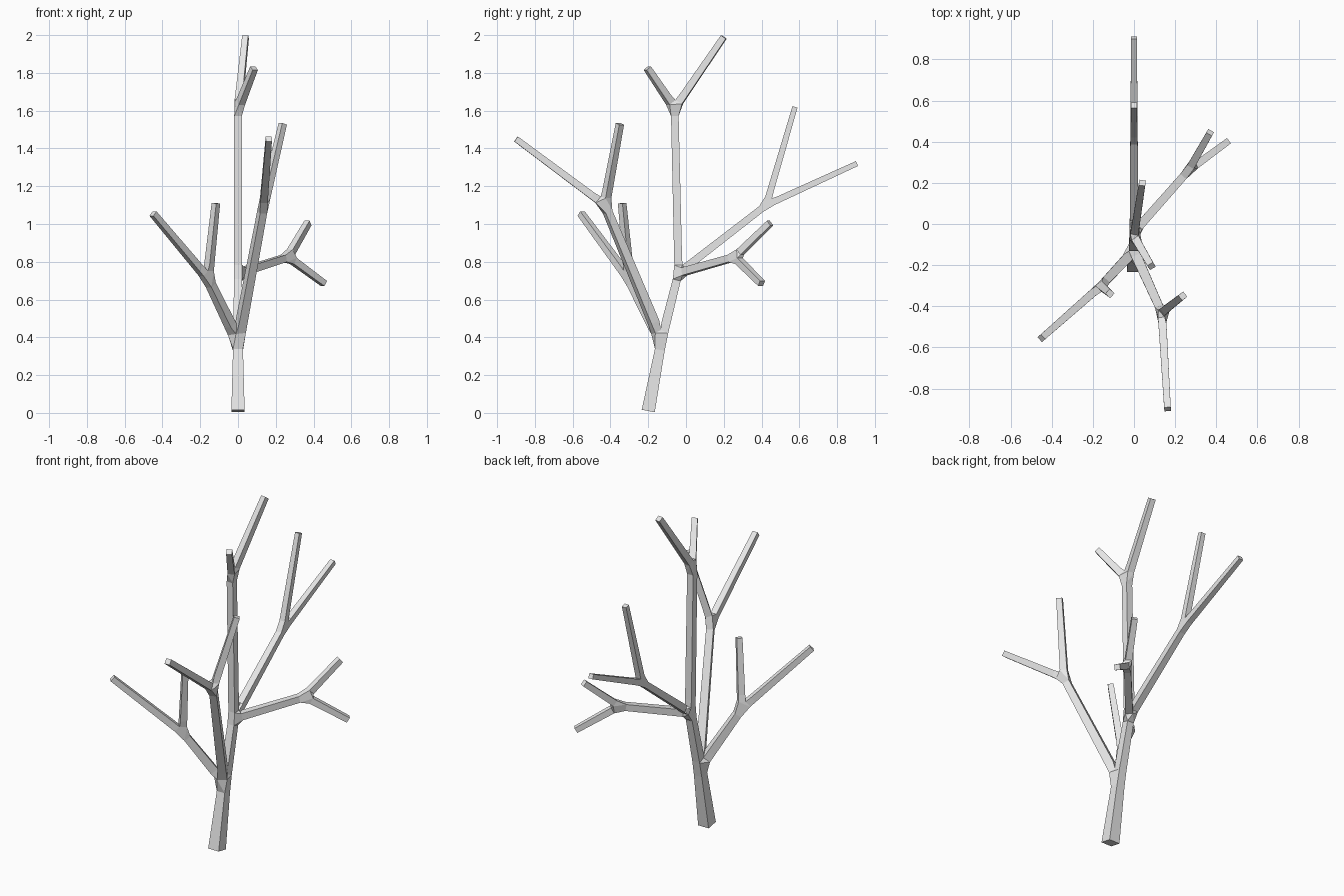
import bpy

if "Cube" in bpy.data.objects:
    bpy.data.objects.remove(bpy.data.objects["Cube"])

# Skeleton joints: name -> (parent, x, y, z, half thickness)
joints = {
    "base":    (None,   0.00, -0.20, 0.01, 0.035),
    "fork":    ("base", 0.00, -0.13, 0.38, 0.025),
    "crown":   ("fork", 0.00, -0.04, 0.74, 0.021),
    "top":     ("crown", 0.00, -0.06, 1.61, 0.020),
    "top_a":   ("top",  0.04, 0.20, 1.99, 0.016),
    "top_b":   ("top",  0.085, -0.205, 1.825, 0.016),
    "front":   ("fork", 0.135, -0.43, 1.10, 0.020),
    "front_a": ("front", 0.163, -0.90, 1.45, 0.016),
    "front_b": ("front", 0.237, -0.35, 1.53, 0.016),
    "left":    ("fork", -0.16, -0.30, 0.71, 0.020),
    "left_a":  ("left", -0.45, -0.555, 1.055, 0.016),
    "left_b":  ("left", -0.117, -0.338, 1.11, 0.016),
    "right":   ("crown", 0.265, 0.26, 0.825, 0.019),
    "right_a": ("right", 0.37, 0.445, 1.005, 0.016),
    "right_b": ("right", 0.455, 0.40, 0.685, 0.016),
    "back":    ("crown", 0.00, 0.425, 1.10, 0.018),
    "back_a":  ("back", 0.00, 0.577, 1.62, 0.014),
    "back_b":  ("back", 0.00, 0.905, 1.32, 0.014),
}
names = list(joints)
verts = [joints[n][1:4] for n in names]
edges = [(names.index(joints[n][0]), i) for i, n in enumerate(names) if joints[n][0]]

# Bare tree: square limbs skinned over the skeleton
mesh = bpy.data.meshes.new("bare_tree")
mesh.from_pydata(verts, edges, [])
tree = bpy.data.objects.new("bare_tree", mesh)
bpy.context.collection.objects.link(tree)
bpy.context.view_layer.objects.active = tree
tree.select_set(True)

bark = bpy.data.materials.new("grey_bark")
bark.diffuse_color = (0.8, 0.8, 0.8, 1)
bark.use_nodes = True
bark.node_tree.nodes["Principled BSDF"].inputs["Base Color"].default_value = bark.diffuse_color
mesh.materials.append(bark)

skin = tree.modifiers.new("limbs", "SKIN")
skin.branch_smoothing = 0
for i, n in enumerate(names):
    r = joints[n][4]
    sv = mesh.skin_vertices[0].data[i]
    sv.radius = (r, r)
    sv.use_root = (i == 0)
bpy.ops.object.modifier_apply(modifier=skin.name)
